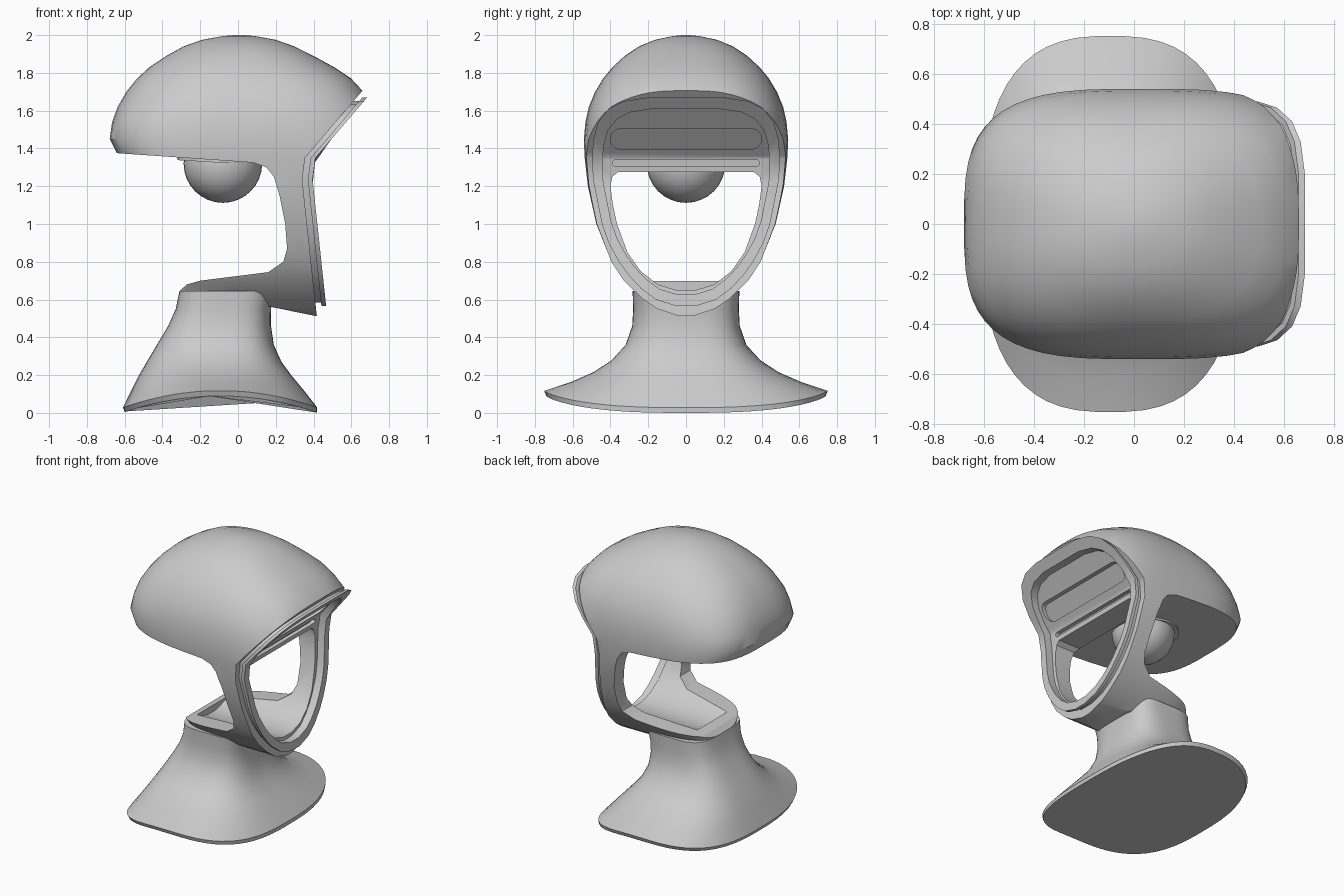
import bpy, bmesh, math
from mathutils import Vector

cube = bpy.data.objects.get("Cube")
if cube:
    bpy.data.objects.remove(cube, do_unlink=True)

grey = bpy.data.materials.new("plain grey")
grey.use_nodes = True
COLOUR = (0.6, 0.6, 0.6, 1)
grey.diffuse_color = COLOUR
grey.node_tree.nodes["Principled BSDF"].inputs["Base Color"].default_value = COLOUR


def loft(name, sections, closed=False):
    """Skin a list of equal-length point loops into a solid."""
    bm = bmesh.new()
    loops = [[bm.verts.new(p) for p in s] for s in sections]
    n = len(loops[0])
    pairs = list(zip(loops, loops[1:]))
    if closed:
        pairs.append((loops[-1], loops[0]))
    else:
        bm.faces.new(loops[0])
        bm.faces.new(loops[-1])
    for a, b in pairs:
        for i in range(n):
            j = (i + 1) % n
            bm.faces.new((a[i], a[j], b[j], b[i]))
    bmesh.ops.recalc_face_normals(bm, faces=bm.faces)
    mesh = bpy.data.meshes.new(name)
    bm.to_mesh(mesh)
    bm.free()
    mesh.materials.append(grey)
    obj = bpy.data.objects.new(name, mesh)
    bpy.context.collection.objects.link(obj)
    return obj


def activate(obj):
    bpy.ops.object.select_all(action="DESELECT")
    obj.select_set(True)
    bpy.context.view_layer.objects.active = obj


def boolean(obj, tool, operation="DIFFERENCE"):
    activate(obj)
    mod = obj.modifiers.new("cut", "BOOLEAN")
    mod.operation, mod.solver, mod.object = operation, "EXACT", tool
    bpy.ops.object.modifier_apply(modifier=mod.name)
    bpy.data.objects.remove(tool, do_unlink=True)


def smooth(obj, angle=35):
    activate(obj)
    bpy.ops.object.shade_smooth_by_angle(angle=math.radians(angle))


def oval(back, front, half_y, power, height, count=56):
    """Superellipse loop; height is a function of x."""
    mid, half = (back + front) / 2, (front - back) / 2
    pts = []
    for i in range(count):
        a = math.tau * (i + 0.5) / count
        c, s = math.cos(a), math.sin(a)
        x = mid + half * math.copysign(abs(c) ** (2 / power), c)
        y = half_y * math.copysign(abs(s) ** (2 / power), s)
        pts.append((x, y, height(x)))
    return pts


FACE = [(0.58, 0.465), (1.235, 0.395), (1.35, 0.41), (1.66, 0.675)]


def face_x(z):
    """Front surface of the face at a given height."""
    for (z0, x0), (z1, x1) in zip(FACE, FACE[1:]):
        if z <= z1 or z1 == FACE[-1][0]:
            return x0 + (x1 - x0) * (z - z0) / (z1 - z0)


def slab(name, rows, depth=None, back=0.0):
    """Cutter made of (height, half width) rows, running forward in x."""
    sections = []
    for z, w in rows:
        x = back if depth is None else face_x(z) - depth
        sections.append([(x, -w, z), (1.3, -w, z), (1.3, w, z), (x, w, z)])
    return loft(name, sections)


def slot(z, height, half_y):
    """Round-ended shallow slot in the forehead panel."""
    r = height / 2
    rows = []
    for i in range(9):
        a = math.pi * (i / 8 - 0.5) * 0.95
        rows.append((z + r * math.sin(a), half_y - r + r * math.cos(a)))
    return slab("slot_cutter", rows, depth=0.085)


# Head: stacked ovals (height, back, front, half width, squareness)
HEAD = [
    (0.51, -0.31, 0.9, 0.03, 4), (0.55, -0.31, 0.9, 0.15, 4),
    (0.6, -0.31, 0.9, 0.225, 4), (0.7, -0.31, 0.9, 0.33, 4),
    (0.8, -0.35, 0.9, 0.395, 4), (1.0, -0.5, 0.8, 0.475, 3.6),
    (1.2, -0.6, 0.76, 0.52, 3.4), (1.36, -0.635, 0.75, 0.538, 3.4),
    (1.45, -0.68, 0.75, 0.541, 3.3), (1.54, -0.667, 0.735, 0.533, 3.1),
    (1.62, -0.638, 0.71, 0.515, 3), (1.7, -0.592, 0.665, 0.482, 2.8),
    (1.77, -0.535, 0.6, 0.44, 2.7), (1.83, -0.47, 0.51, 0.39, 2.5),
    (1.89, -0.38, 0.4, 0.325, 2.4), (1.94, -0.29, 0.3, 0.25, 2.3),
    (1.975, -0.19, 0.2, 0.165, 2.2), (1.995, -0.08, 0.09, 0.07, 2),
    (2.0, -0.02, 0.03, 0.02, 2),
]
head = loft("head", [oval(b, f, w, n, lambda x, z=z: z) for z, b, f, w, n in HEAD])

# Open space behind the jaw arms and under the chin
VOID = [
    (-1.2, 1.414), (-0.64, 1.375), (0.08, 1.325), (0.15, 1.3), (0.19, 1.25),
    (0.22, 1.15), (0.25, 1.0), (0.26, 0.87), (0.24, 0.8), (0.16, 0.745),
    (-0.2, 0.7), (-0.27, 0.68), (-0.31, 0.645), (-0.1, 0.61), (0.18, 0.56),
    (0.4, 0.515), (1.2, 0.4), (1.2, 0.2), (-1.2, 0.2),
]
boolean(head, loft("void_cutter", [[(x, y, z) for x, z in VOID] for y in (-1, 1)]))

# Bent face panel, window and forehead slots
boolean(head, slab("face_cutter", [(z, 1) for z in (0.3, 1.235, 1.35, 2.2)], depth=0.055))
WINDOW = [
    (0.65, 0.05), (0.68, 0.15), (0.75, 0.24), (0.85, 0.31), (1.0, 0.365),
    (1.1, 0.387), (1.2, 0.4), (1.25, 0.39), (1.275, 0.36),
]
boolean(head, slab("window_cutter", WINDOW, back=-0.21))
boolean(head, slot(1.45, 0.11, 0.4))
boolean(head, slot(1.323, 0.032, 0.39))
smooth(head)

# Face rim: outline (height, half width) with a stepped section
OUTLINE = [
    (0.565, 0.05), (0.6, 0.16), (0.66, 0.24), (0.73, 0.305), (0.8, 0.355),
    (0.9, 0.41), (1.0, 0.445), (1.235, 0.492), (1.35, 0.497), (1.45, 0.49),
    (1.54, 0.465), (1.61, 0.41), (1.65, 0.33), (1.67, 0.2),
]
STEPS = [(1, 0), (1, 0.025), (0.965, 0.025), (0.965, 0.075), (0.89, 0.075), (0.89, 0)]
CENTRE = 1.12
around = OUTLINE + [(z, -w) for z, w in reversed(OUTLINE)]
sections = []
for z, w in around:
    section = []
    for scale, depth in STEPS:
        h = CENTRE + (z - CENTRE) * scale
        section.append((face_x(h) - depth, w * scale, h))
    sections.append(section)
smooth(loft("face_rim", sections, closed=True))

# Neck and base: ovals (height, arch share, back, front, half width, squareness)
NECK = [
    (0.0, 1, -0.6, 0.42, 0.74, 2.7), (0.028, 1, -0.61, 0.42, 0.752, 2.7),
    (0.11, 0.6, -0.565, 0.345, 0.61, 2.7), (0.18, 0.4, -0.53, 0.285, 0.49, 2.7),
    (0.26, 0.2, -0.485, 0.23, 0.395, 2.8), (0.36, 0, -0.43, 0.19, 0.32, 3),
    (0.46, 0, -0.37, 0.175, 0.285, 3.2), (0.55, 0, -0.33, 0.175, 0.28, 3.4),
    (0.645, 0, -0.31, 0.19, 0.283, 3.8),
]


def arched(z, share):
    return lambda x: z + share * 0.09 * (1 - ((x + 0.095) / 0.515) ** 2)


neck = loft("neck_and_base", [oval(b, f, w, n, arched(z, s)) for z, s, b, f, w, n in NECK])
smooth(neck)

# Ball and its mounting disc under the head
bpy.ops.mesh.primitive_uv_sphere_add(segments=32, ring_count=16, radius=0.208,
                                     location=(-0.08, 0, 1.32))
ball = bpy.context.object
ball.name = "ball"
bpy.ops.mesh.primitive_cylinder_add(vertices=40, radius=0.22, depth=0.05,
                                    location=(-0.1, 0, 1.35), rotation=(0, 0.06, 0))
disc = bpy.context.object
disc.name = "ball_disc"
for part in (ball, disc):
    part.data.materials.append(grey)
    smooth(part)
